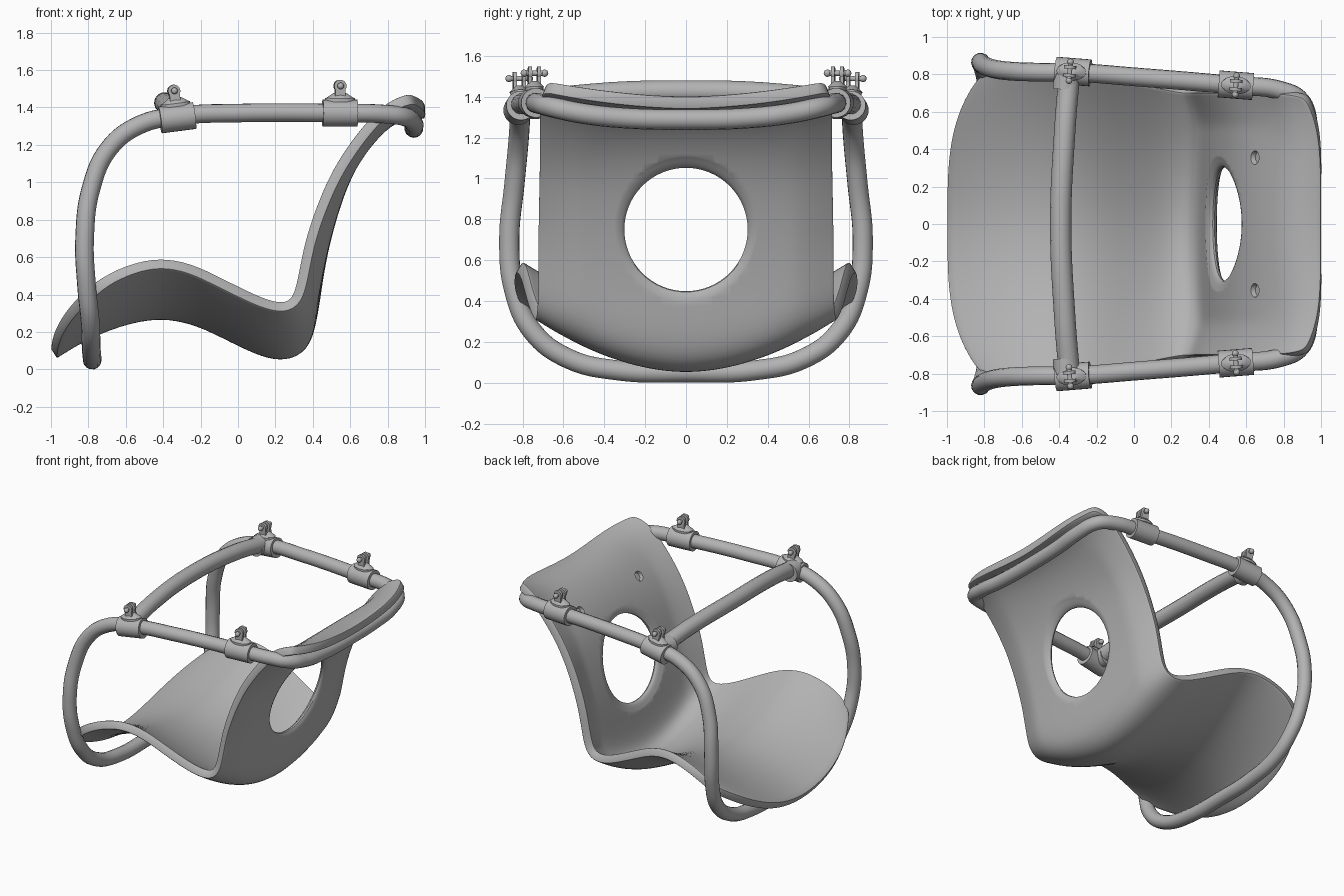
import bpy, bmesh, math
from mathutils import Matrix, Vector

if "Cube" in bpy.data.objects:
    bpy.data.objects.remove(bpy.data.objects["Cube"])

grey = bpy.data.materials.new("plain_grey")
grey.use_nodes = True
grey.diffuse_color = (0.45, 0.45, 0.45, 1)
grey.node_tree.nodes["Principled BSDF"].inputs["Base Color"].default_value = (0.45, 0.45, 0.45, 1)


def add_object(name, data):
    obj = bpy.data.objects.new(name, data)
    bpy.context.collection.objects.link(obj)
    return obj


def from_bmesh(name, bm):
    bmesh.ops.recalc_face_normals(bm, faces=bm.faces)
    mesh = bpy.data.meshes.new(name)
    bm.to_mesh(mesh)
    bm.free()
    return add_object(name, mesh)


def finish(obj, angle=40):
    """Bake curve or modifiers to a mesh, then colour and smooth it."""
    bpy.context.view_layer.update()
    graph = bpy.context.evaluated_depsgraph_get()
    mesh = bpy.data.meshes.new_from_object(obj.evaluated_get(graph))
    name = obj.name
    bpy.data.objects.remove(obj)
    obj = add_object(name, mesh)
    mesh.materials.clear()
    mesh.materials.append(grey)
    bpy.ops.object.select_all(action='DESELECT')
    obj.select_set(True)
    bpy.context.view_layer.objects.active = obj
    bpy.ops.object.shade_smooth_by_angle(angle=math.radians(angle))
    return obj


def tube(name, points, radius, cyclic):
    curve = bpy.data.curves.new(name, 'CURVE')
    curve.dimensions = '3D'
    curve.bevel_depth = radius
    curve.bevel_resolution = 5
    curve.resolution_u = 8
    curve.use_fill_caps = True
    spline = curve.splines.new('BEZIER')
    spline.bezier_points.add(len(points) - 1)
    for bp, co in zip(spline.bezier_points, points):
        bp.co = co
        bp.handle_left_type = bp.handle_right_type = 'AUTO'
    spline.use_cyclic_u = cyclic
    return finish(add_object(name, curve))


# Seat shell: centre line (x, z), side edge (x, z) and half width per row
centre = [(-1, .11), (-.85, .205), (-.65, .29), (-.42, .34), (-.2, .295), (0, .19),
          (.15, .12), (.25, .105), (.325, .14), (.36, .25), (.385, .42), (.42, .62),
          (.47, .82), (.535, 1.02), (.63, 1.2), (.76, 1.34), (.89, 1.405), (1, 1.4)]
edge = [(-.82, .42), (-.72, .5), (-.58, .565), (-.42, .6), (-.25, .57), (-.08, .485),
        (.08, .405), (.18, .365), (.26, .355), (.3, .4), (.325, .52), (.355, .68),
        (.41, .85), (.485, 1.03), (.575, 1.18), (.69, 1.33), (.8, 1.435), (.91, 1.475)]
width = [.8, .82, .815, .8, .78, .76, .735, .715] + [.7] * 8 + [.695, .68]
# Sides bend smoothly on the seat, and fold beyond a flat middle on the backrest
fold = [0] * 8 + [.4] + [.75] * 6 + [.6, .3, 0]
bend_x = [3.5, 3, 2.5] + [2] * 4 + [3, 2.5] + [1.2] * 6 + [2, 3, 4.5]
bend_z = [1.9] * 9 + [2] * 7 + [1.7] * 2

bm = bmesh.new()
cols = 24
grid = []
for c, e, w, start, px, pz in zip(centre, edge, width, fold, bend_x, bend_z):
    row = []
    for j in range(cols + 1):
        v = 2 * j / cols - 1
        side = max(0, (abs(v) - start) / (1 - start))
        x = c[0] + (e[0] - c[0]) * side ** px
        z = c[1] + (e[1] - c[1]) * abs(v) ** pz
        row.append(bm.verts.new((x, w * v, z)))
    grid.append(row)
for a, b in zip(grid, grid[1:]):
    for j in range(cols):
        bm.faces.new((a[j], b[j], b[j + 1], a[j + 1]))
mesh = bpy.data.meshes.new("seat_shell")
bm.to_mesh(mesh)
bm.free()
shell = add_object("seat_shell", mesh)
sub = shell.modifiers.new("smooth", 'SUBSURF')
sub.levels = sub.render_levels = 2
solid = shell.modifiers.new("thickness", 'SOLIDIFY')
solid.thickness = .06
solid.offset = -1
bevel = shell.modifiers.new("soft_rim", 'BEVEL')
bevel.width = .014
bevel.segments = 2
bevel.limit_method = 'ANGLE'
bevel.angle_limit = math.radians(50)

# Smooth centre line of the backrest, sampled as a B-spline
spine = []
for quad in zip(centre[8:], centre[9:], centre[10:], centre[11:]):
    for k in range(8):
        t = k / 8
        weights = ((1 - t) ** 3, 3 * t ** 3 - 6 * t * t + 4,
                   -3 * t ** 3 + 3 * t * t + 3 * t + 1, t ** 3)
        spine.append(sum((Vector(p) * w / 6 for p, w in zip(quad, weights)), Vector((0, 0))))


def through_back(z, depth):
    """The x at height z, at a depth measured from mid thickness."""
    for a, b in zip(spine, spine[1:]):
        if z <= b.y:
            break
    slope = (b.x - a.x) / (b.y - a.y)
    return a.x + slope * (z - a.y) + (.03 + depth) * math.hypot(1, slope)


# Round backrest opening with softened rims, following the backrest curve
flare = [(0, .302), (.01, .306), (.018, .317), (.025, .335), (.03, .355), (.06, .43)]
rings = [(-d, r) for d, r in reversed(flare[1:])] + flare
bm = bmesh.new()
sides = 64
loops = []
for d, r in rings:
    loop = []
    for k in range(sides):
        a = math.tau * k / sides
        z = .75 + r * math.sin(a)
        loop.append(bm.verts.new((through_back(z, d), r * math.cos(a), z)))
    loops.append(loop)
for a, b in zip(loops, loops[1:]):
    for k in range(sides):
        n = (k + 1) % sides
        bm.faces.new((a[k], a[n], b[n], b[k]))
for loop, d in ((loops[0], -.06), (loops[-1], .06)):
    hub = bm.verts.new((through_back(.75, d), 0, .75))
    for k in range(sides):
        bm.faces.new((loop[k], loop[(k + 1) % sides], hub))
cutters = [from_bmesh("opening_cutter", bm)]

# Two shallow screw recesses near the top of the backrest
for s in (-1, 1):
    bm = bmesh.new()
    turn = Vector((-.75, 0, .5)).to_track_quat('Z', 'Y').to_matrix().to_4x4()
    bmesh.ops.create_cone(bm, cap_ends=True, segments=24, radius1=.03, radius2=.05, depth=.07,
                          matrix=Matrix.Translation((.637, .355 * s, 1.21)) @ turn)
    cutters.append(from_bmesh("recess_cutter", bm))
for cutter in cutters:
    cutter.hide_render = True
    cut = shell.modifiers.new("cut", 'BOOLEAN')
    cut.operation = 'DIFFERENCE'
    cut.solver = 'EXACT'
    cut.object = cutter
finish(shell, 35)
for cutter in cutters:
    bpy.data.objects.remove(cutter)

# Closed tube frame, one half mirrored across y
half = [(-.78, .33, .06), (-.785, .58, .12), (-.79, .75, .25), (-.81, .84, .45),
        (-.82, .865, .7), (-.785, .84, .97), (-.69, .82, 1.18), (-.53, .812, 1.305),
        (-.31, .81, 1.355), (0, .787, 1.37), (.55, .74, 1.37), (.78, .715, 1.365),
        (.89, .66, 1.35), (.935, .52, 1.32), (.94, .3, 1.295)]
mirrored = [(x, -y, z) for x, y, z in reversed(half)]
tube("frame_tube", [(-.78, 0, .051)] + half + [(.94, 0, 1.288)] + mirrored, .05, True)

# Arched crossbar between the front clamps
tube("crossbar", [(-.345, -.81, 1.36), (-.37, -.5, 1.405), (-.392, 0, 1.425),
                  (-.37, .5, 1.405), (-.345, .81, 1.36)], .057, False)


# Clamps: sleeve on the tube, flared base, two lugs and a bolt with ball ends
def clamp(name, location, tangent, has_collar, side):
    x = Vector(tangent).normalized()
    y = Vector((0, 0, 1)).cross(x).normalized()
    frame = Matrix((x, y, x.cross(y))).transposed().to_4x4()
    frame = Matrix.Translation(location) @ frame
    along_x = Matrix.Rotation(math.pi / 2, 4, 'Y')
    along_y = Matrix.Rotation(math.pi / 2, 4, 'X')
    bm = bmesh.new()

    def cyl(at, r1, r2, depth, turn=Matrix(), scale=(1, 1, 1)):
        bmesh.ops.create_cone(bm, cap_ends=True, segments=24, radius1=r1, radius2=r2, depth=depth,
                              matrix=frame @ Matrix.Translation(at) @ Matrix.Diagonal((*scale, 1)) @ turn)

    cyl((0, 0, 0), .072, .072, .185, along_x)
    cyl((0, 0, .07), .08, .08, .02, scale=(1, .55, 1))
    cyl((0, 0, .092), .08, .035, .03, scale=(1, .6, 1))
    for s in (-1, 1):
        cyl((0, .022 * s, .145), .033, .033, .018, along_y)
        bmesh.ops.create_cube(bm, size=1, matrix=frame @ Matrix.Translation((0, .022 * s, .115))
                              @ Matrix.Diagonal((.055, .018, .06, 1)))
        bmesh.ops.create_uvsphere(bm, u_segments=14, v_segments=8, radius=.018,
                                  matrix=frame @ Matrix.Translation((0, .05 * s, .145)))
    cyl((0, 0, .145), .013, .013, .1, along_y)
    if has_collar:
        cyl((-.03, -.05 * side, .02), .07, .07, .1, along_y)
    finish(from_bmesh(name, bm))


for s, label in ((1, "back"), (-1, "front")):
    clamp(label + "_collar_clamp", (-.325, .815 * s, 1.345), (1, -.08 * s, .13), True, s)
    clamp(label + "_plain_clamp", (.545, .742 * s, 1.37), (1, -.08 * s, 0), False, s)
